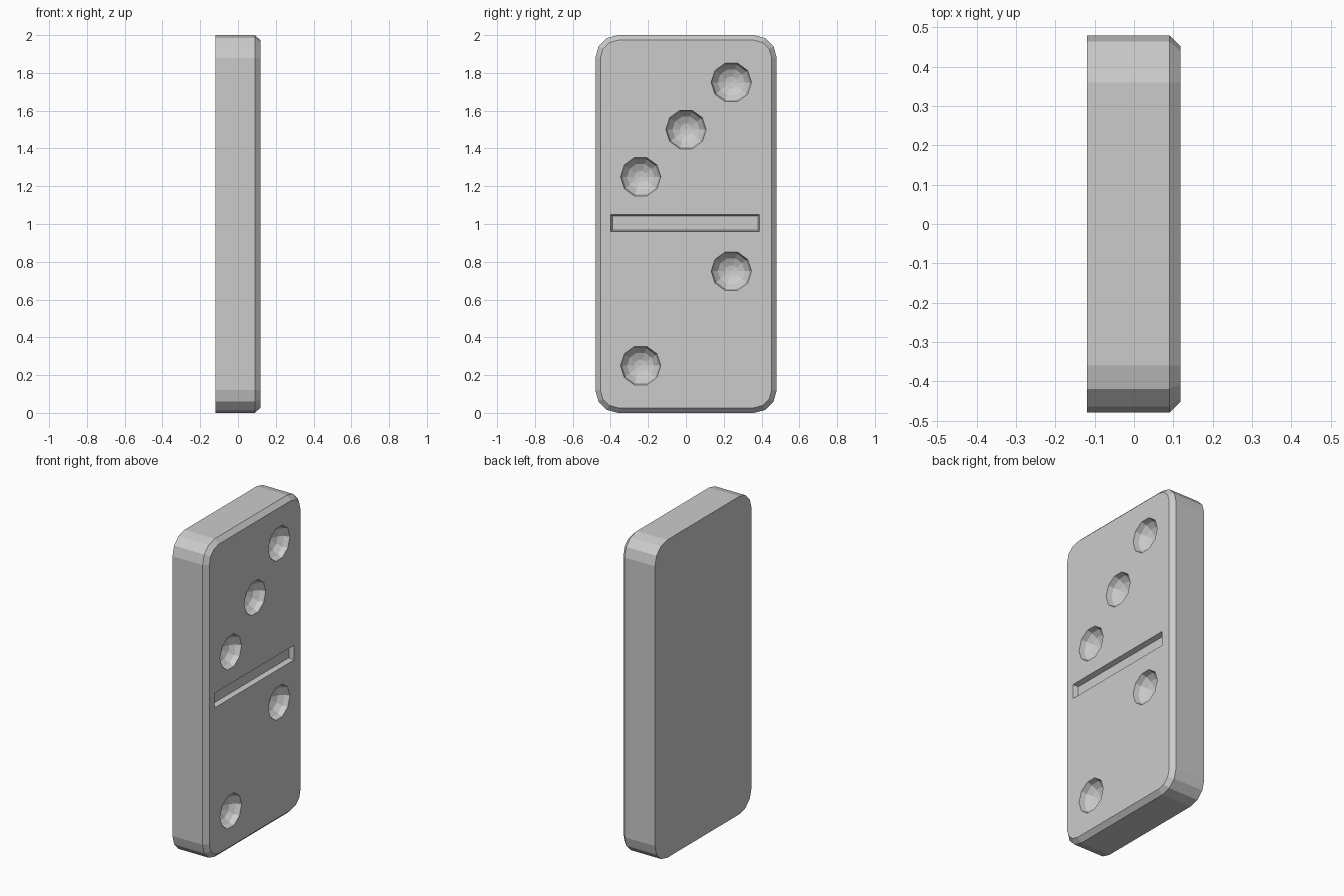
import bpy, bmesh
from math import sin, cos, pi, radians

if "Cube" in bpy.data.objects:
    bpy.data.objects.remove(bpy.data.objects["Cube"])

FACE = 0.118


def rounded_loop(bm, x, hy, z0, z1, r, seg=3):
    """Ring of vertices: a rounded rectangle in the y-z plane."""
    ring = []
    corners = [(hy - r, z1 - r), (-hy + r, z1 - r), (-hy + r, z0 + r), (hy - r, z0 + r)]
    for q, (cy, cz) in enumerate(corners):
        for i in range(seg + 1 if r else 1):
            a = q * pi / 2 + i * pi / 2 / seg
            ring.append(bm.verts.new((x, cy + r * cos(a), cz + r * sin(a))))
    return ring


def loft(bm, rings):
    for a, b in zip(rings, rings[1:]):
        n = len(a)
        for i in range(n):
            bm.faces.new((a[i], a[(i + 1) % n], b[(i + 1) % n], b[i]))
    bm.faces.new(rings[0])
    bm.faces.new(rings[-1])
    bmesh.ops.recalc_face_normals(bm, faces=bm.faces[:])


def make_object(name, bm):
    mesh = bpy.data.meshes.new(name)
    bm.to_mesh(mesh)
    bm.free()
    ob = bpy.data.objects.new(name, mesh)
    bpy.context.collection.objects.link(ob)
    return ob


def carve(target, cutter):
    cutter.hide_render = True
    mod = target.modifiers.new("carve", 'BOOLEAN')
    mod.operation = 'DIFFERENCE'
    mod.solver = 'EXACT'
    mod.object = cutter
    bpy.context.view_layer.objects.active = target
    bpy.ops.object.modifier_apply(modifier=mod.name)
    bpy.data.objects.remove(cutter)


# Tile body with rounded corners and a chamfered front rim
bm = bmesh.new()
loft(bm, [rounded_loop(bm, -0.12, 0.48, 0, 2, 0.12),
          rounded_loop(bm, 0.09, 0.48, 0, 2, 0.12),
          rounded_loop(bm, FACE, 0.453, 0.027, 1.973, 0.093)])
tile = make_object("domino_tile", bm)

# Pips: ten-sided faceted bowls, three above and two below
RADIUS, DEPTH = 0.107, 0.08
for y, z in [(0.24, 1.75), (0, 1.5), (-0.24, 1.25), (0.24, 0.75), (-0.24, 0.25)]:
    bm = bmesh.new()
    rings = []
    for x, r in [(FACE + 0.05, RADIUS)] + [
            (FACE - DEPTH * sin(radians(t)), RADIUS * cos(radians(t))) for t in (0, 24, 48, 72)]:
        rings.append([bm.verts.new((x, y + r * cos(k * pi / 5), z + r * sin(k * pi / 5)))
                      for k in range(10)])
    loft(bm, rings)
    # pointed bowl bottom
    bottom = next(f for f in bm.faces if all(v in rings[-1] for v in f.verts))
    tip = bmesh.ops.poke(bm, faces=[bottom])["verts"][0]
    tip.co.x = FACE - DEPTH
    carve(tile, make_object("pip_cutter", bm))

# Divider groove with slightly tapered walls
bm = bmesh.new()
loft(bm, [rounded_loop(bm, FACE + 0.03, 0.405, 0.95, 1.06, 0),
          rounded_loop(bm, FACE - 0.03, 0.385, 0.968, 1.042, 0)])
groove = make_object("groove_cutter", bm)
groove.location.y = -0.005
bpy.context.view_layer.update()
carve(tile, groove)
